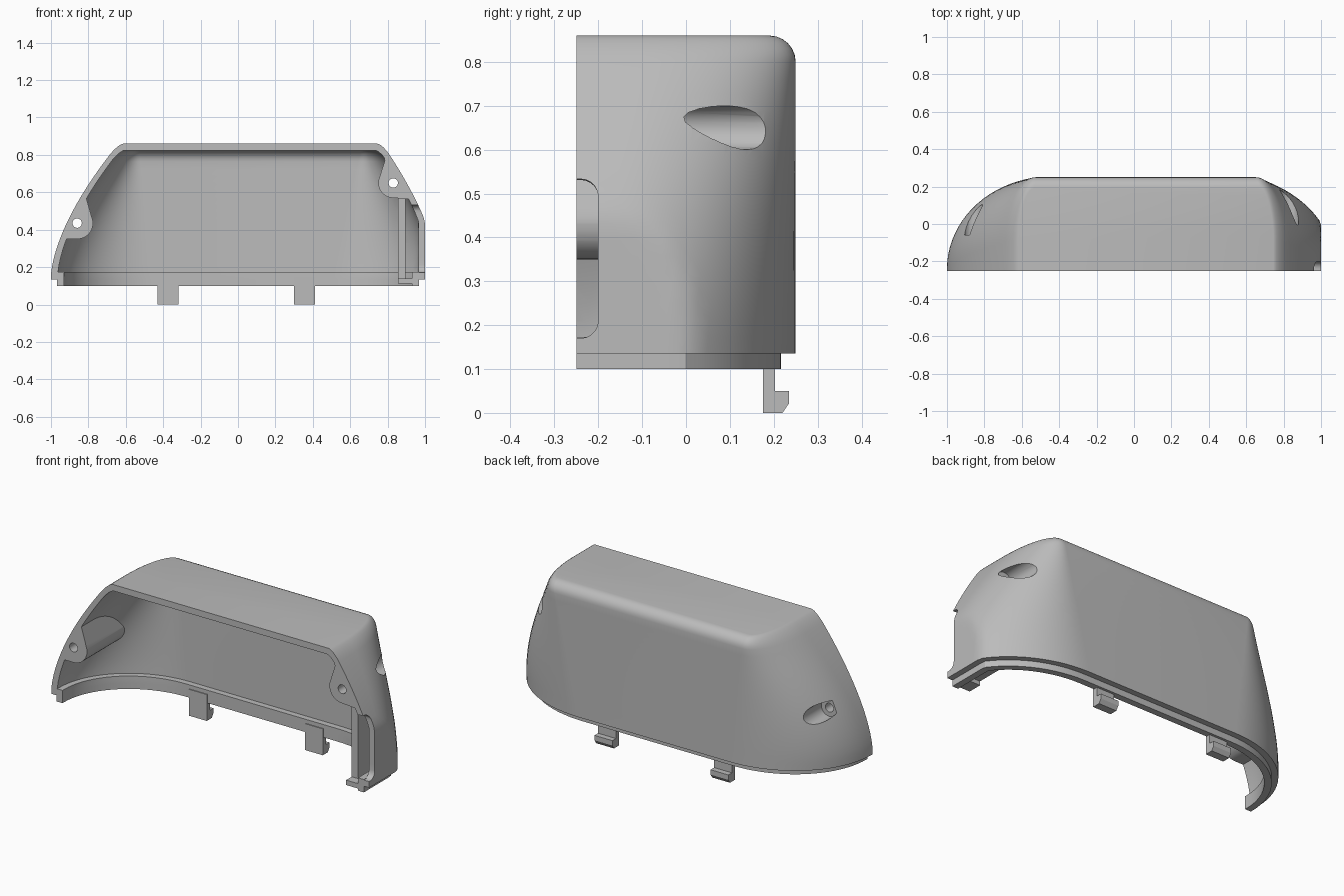
import bpy, bmesh
from math import sin, cos, pi, sqrt, radians

old = bpy.data.objects.get("Cube")
if old:
    bpy.data.objects.remove(old, do_unlink=True)

grey = bpy.data.materials.new("plain grey plastic")
grey.use_nodes = True
grey.diffuse_color = (0.5, 0.5, 0.5, 1)
grey.node_tree.nodes["Principled BSDF"].inputs["Base Color"].default_value = (0.5, 0.5, 0.5, 1)

FRONT, BACK, TOP = -0.25, 0.25, 0.86


def skin(name, rings):
    """Closed solid through a list of equal-length point rings."""
    bm = bmesh.new()
    rows = [[bm.verts.new(p) for p in ring] for ring in rings]
    n = len(rows[0])
    for low, high in zip(rows, rows[1:]):
        for i in range(n):
            j = (i + 1) % n
            bm.faces.new((low[i], low[j], high[j], high[i]))
    bm.faces.new(rows[0][::-1])
    bm.faces.new(rows[-1])
    bmesh.ops.recalc_face_normals(bm, faces=bm.faces)
    mesh = bpy.data.meshes.new(name)
    bm.to_mesh(mesh)
    bm.free()
    mesh.materials.append(grey)
    obj = bpy.data.objects.new(name, mesh)
    bpy.context.collection.objects.link(obj)
    return obj


def ring(z, inset, top, front):
    """Rounded plan outline at one height; the left end is clipped flat."""
    t = max(0, (z - 0.15) / 0.69)
    u = min(1, max(0, (z - top + 0.06) / 0.06))
    roll = 1 - sqrt(1 - u * u)
    dx, dy = inset + 0.025 * roll, inset + 0.06 * roll
    x_right = -1 + 0.345 * t ** 1.6 + dx
    x_left = 1.077 - 0.293 * t ** 1.6 - dx
    c_right, c_left = -0.45 - 0.08 * t, 0.5 + 0.16 * t
    ry = 0.49 - 0.15 * t
    cy = BACK - ry
    steps = 20
    pts = [(x_right, front)]
    for i in range(steps + 1):
        a = pi / 2 * i / steps
        pts.append((c_right + (x_right - c_right) * cos(a), cy + (ry - dy) * sin(a)))
    for i in range(steps + 1):
        a = pi / 2 * (1 - i / steps)
        pts.append((c_left + (x_left - c_left) * cos(a), cy + (ry - dy) * sin(a)))
    pts.append((x_left, front))
    return [(min(x, 1 - inset), y, z) for x, y in pts]


def hull(name, z0, z1, inset=0.0, top=TOP, front=FRONT):
    heights = [z0 + (z1 - z0) * i / 18 for i in range(19)]
    if z1 == top:
        side = top - 0.06
        heights = [z0 + (side - z0) * i / 18 for i in range(19)]
        heights += [side + 0.06 * sin(pi / 2 * i / 6) for i in range(1, 7)]
    return skin(name, [ring(z, inset, top, front) for z in heights])


def prism_y(name, pts, y0, y1):
    return skin(name, [[(x, y, z) for x, z in pts] for y in (y0, y1)])


def box(name, x0, x1, y0, y1, z0, z1):
    return prism_y(name, [(x0, z0), (x1, z0), (x1, z1), (x0, z1)], y0, y1)


def arc(cx, cz, r, a0, a1, n):
    return [(cx + r * cos(radians(a0 + (a1 - a0) * i / n)),
             cz + r * sin(radians(a0 + (a1 - a0) * i / n))) for i in range(n + 1)]


def rod(x, z, r, y0, y1):
    return prism_y("drill", arc(x, z, r, 0, 345, 23), y0, y1)


def apply_all(obj):
    bpy.context.view_layer.objects.active = obj
    for mod in list(obj.modifiers):
        with bpy.context.temp_override(object=obj, active_object=obj):
            bpy.ops.object.modifier_apply(modifier=mod.name)


def cut(obj, tool):
    tool.hide_render = True
    mod = obj.modifiers.new("cut", "BOOLEAN")
    mod.operation, mod.solver, mod.object = "DIFFERENCE", "EXACT", tool
    apply_all(obj)
    bpy.data.objects.remove(tool, do_unlink=True)


# Outer shell, and the cavity reduced by the bosses and rib that stay solid
shell = hull("shell", 0.135, TOP)
cavity = hull("cavity", 0.05, TOP - 0.036, 0.036, TOP - 0.036, -0.4)
right_boss = [(-1.2, 0.35)] + arc(-0.86, 0.435, 0.085, -90, 8, 10) + [(-0.82, 0.6), (-1.2, 0.7)]
left_boss = [(1.2, 0.55), (0.9, 0.565)] + arc(0.83, 0.65, 0.08, 270, 170, 10) \
    + [(0.785, 0.77), (0.77, 0.84), (1.2, 0.9)]
cut(cavity, prism_y("right_boss", right_boss, -0.5, 0.4))
cut(cavity, prism_y("left_boss", left_boss, -0.5, 0.4))
cut(cavity, box("rib", 0.855, 0.895, -0.2, 0.4, 0.02, 0.62))
cut(shell, cavity)

# Screw holes with counterbores from the back
for x, z, seat in ((-0.86, 0.435, -0.06), (0.83, 0.65, -0.015)):
    cut(shell, rod(x, z, 0.05, seat, 0.4))
    cut(shell, rod(x, z, 0.025, -0.4, seat + 0.05))

# Rounded notch in the flat left end
notch = box("notch", 0.9, 1.1, -0.35, -0.2, 0.17, 0.533)
bevel = notch.modifiers.new("round", "BEVEL")
bevel.width, bevel.segments = 0.04, 5
apply_all(notch)
cut(shell, notch)

# Stepped locating lip along the lower edge
lip = hull("lower_lip", 0.1, 0.173, 0.033)
cut(lip, hull("lip_cavity", 0.05, 0.3, 0.07, front=-0.4))

parts = [shell, lip, box("left_foot", 0.855, 0.96, FRONT, -0.17, 0.112, 0.14)]

# Snap hooks under the back wall
hook = [(0.175, 0.15), (0.175, 0), (0.22, 0), (0.235, 0.022),
        (0.235, 0.05), (0.203, 0.05), (0.203, 0.15)]
for name, x in (("right_hook", -0.375), ("left_hook", 0.355)):
    parts.append(skin(name, [[(x + s, y, z) for y, z in hook] for s in (-0.056, 0.056)]))

# Smooth curves with crisp edges
bpy.ops.object.select_all(action="DESELECT")
for part in parts:
    part.select_set(True)
bpy.context.view_layer.objects.active = shell
bpy.ops.object.shade_smooth_by_angle(angle=radians(30))
